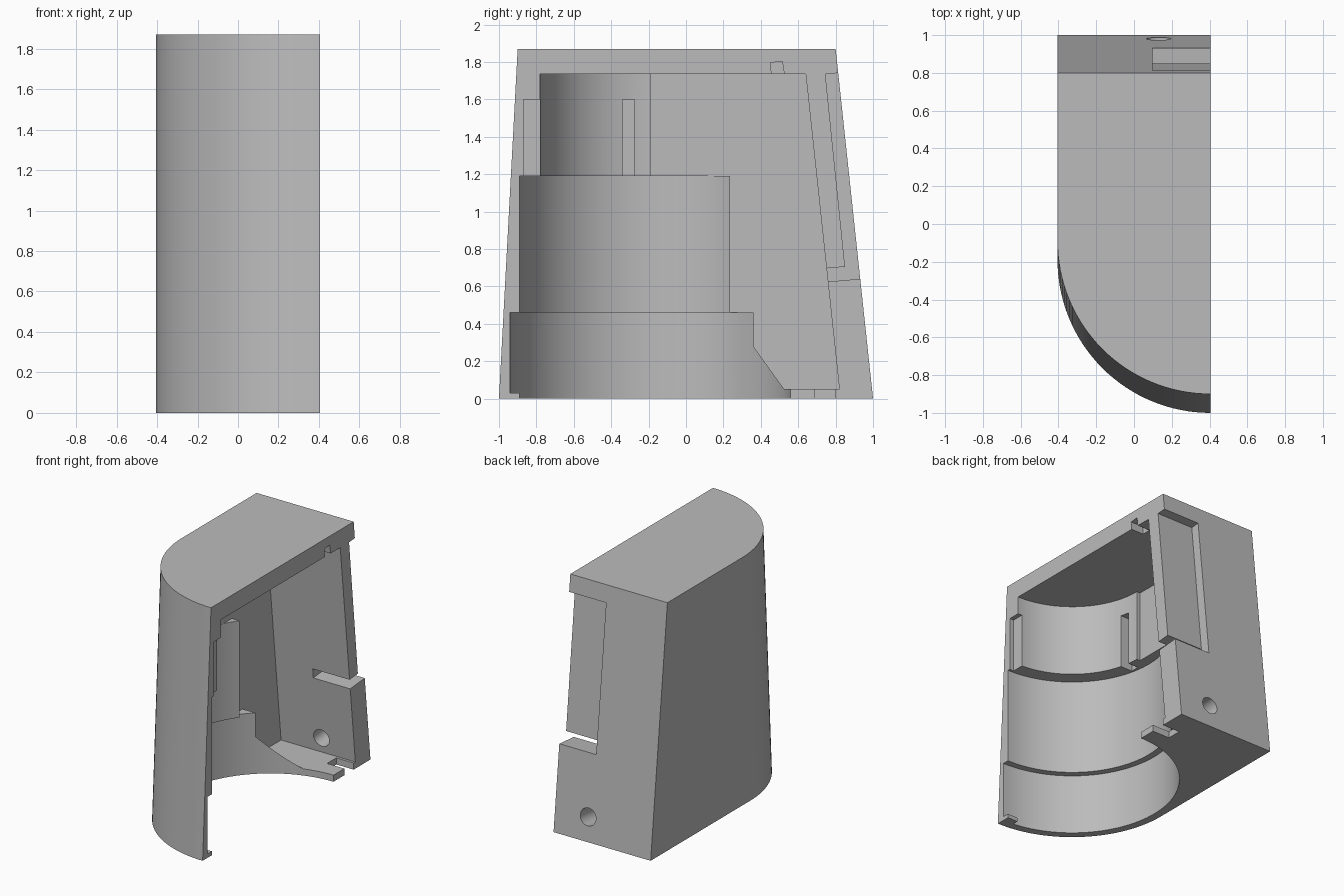
import bpy
import bmesh
from math import sin, cos, pi, radians
from mathutils import Vector

if "Cube" in bpy.data.objects:
    bpy.data.objects.remove(bpy.data.objects["Cube"], do_unlink=True)

CUT = 0.405        # x of the open, flat side
AXIS = -0.19       # y of the vertical bore axis
HEIGHT = 1.87

grey = bpy.data.materials.new("plain grey")
grey.use_nodes = True
grey.diffuse_color = (0.5, 0.5, 0.5, 1)
grey.node_tree.nodes["Principled BSDF"].inputs["Base Color"].default_value = (0.5, 0.5, 0.5, 1)


def loft(name, lower, upper):
    """Solid between two matching rings of points."""
    bm = bmesh.new()
    a = [bm.verts.new(p) for p in lower]
    b = [bm.verts.new(p) for p in upper]
    bm.faces.new(a)
    bm.faces.new(b)
    for i in range(len(a)):
        j = (i + 1) % len(a)
        bm.faces.new((a[i], a[j], b[j], b[i]))
    bmesh.ops.recalc_face_normals(bm, faces=bm.faces)
    mesh = bpy.data.meshes.new(name)
    bm.to_mesh(mesh)
    bm.free()
    obj = bpy.data.objects.new(name, mesh)
    bpy.context.collection.objects.link(obj)
    mesh.materials.append(grey)
    return obj


def side_prism(name, profile, x0, x1=0.6):
    """Extrude a (y, z) profile along x."""
    return loft(name, [(x0, y, z) for y, z in profile], [(x1, y, z) for y, z in profile])


def box(name, x0, y0, y1, z0, z1):
    return side_prism(name, [(y0, z0), (y1, z0), (y1, z1), (y0, z1)], x0)


def rod(name, centre, axis, radius, length, sides=128):
    """Cylinder starting at centre and running along axis."""
    axis = Vector(axis).normalized()
    u = axis.orthogonal().normalized()
    v = axis.cross(u)
    ring = [Vector(centre) + radius * (cos(t) * u + sin(t) * v)
            for t in (2 * pi * i / sides for i in range(sides))]
    return loft(name, ring, [p + axis * length for p in ring])


def outline(front, back, z):
    """Plan of the housing: quarter round nose, straight side and back."""
    r = 2 * CUT
    arc = [(CUT - r * sin(t), front + r - r * cos(t), z)
           for t in (pi / 2 * i / 32 for i in range(33))]
    return arc + [(-CUT, back, z), (CUT, back, z)]


# Outer housing, leaning inwards at front and back
housing = loft("half_housing", outline(-1, 1, 0), outline(-0.9, 0.8, HEIGHT))

# Stepped round bore
cutters = [rod("bore", (CUT, AXIS, z0), (0, 0, 1), r, z1 - z0)
           for r, z0, z1 in ((0.75, -0.1, 0.46), (0.70, 0.2, 1.19), (0.59, 0.9, 1.735))]

# Rear chamber with sloped floor edge and leaning back wall
cutters.append(side_prism("rear_chamber", [
    (0.82, 0.05), (0.525, 0.05), (0.36, 0.28), (0.36, 0.46), (0.235, 0.46),
    (0.235, 1.19), (AXIS, 1.19), (AXIS, 1.735), (0.64, 1.735)], -0.215))

# Grooves in the upper bore
cutters.append(box("front_groove", 0.37, -0.87, -0.7, 1.19, 1.6))
cutters.append(box("side_groove", -0.265, -0.34, -0.275, 1.19, 1.6))

# Ceiling notch and floor slot
cutters.append(side_prism("ceiling_notch", [(0.46, 1.7), (0.53, 1.7), (0.515, 1.803), (0.452, 1.796)], 0.3))
cutters.append(box("floor_slot", 0.26, 0.69, 0.80, -0.1, 0.1))

# Recessed back panel running into a slot through the wall
cutters.append(side_prism("panel_recess", [
    (0.745, 1.735), (0.85, 0.705), (0.70, 0.692), (0.70, 0.62),
    (1.1, 0.655), (1.1, 1.765)], 0.097))

# Screw hole through the back wall
cutters.append(rod("screw_hole", (0.13, 0.65, 0.145), (0, 1, 0.107), 0.065, 0.6, 48))

for cutter in cutters:
    cutter.hide_render = True
    mod = housing.modifiers.new(cutter.name, "BOOLEAN")
    mod.operation = "DIFFERENCE"
    mod.solver = "EXACT"
    mod.object = cutter

# Bake the cuts and drop the cutters
bpy.context.view_layer.update()
baked = bpy.data.meshes.new_from_object(
    housing.evaluated_get(bpy.context.evaluated_depsgraph_get()))
housing.modifiers.clear()
housing.data = baked
for cutter in cutters:
    bpy.data.objects.remove(cutter, do_unlink=True)

# Small catch at the lower front edge
catch = side_prism("front_catch", [(-0.95, 0), (-0.89, 0), (-0.89, 0.03), (-0.95, 0.03)], 0.32, CUT)

for obj in (housing, catch):
    bpy.ops.object.select_all(action="DESELECT")
    obj.select_set(True)
    bpy.context.view_layer.objects.active = obj
    bpy.ops.object.shade_smooth_by_angle(angle=radians(25))
